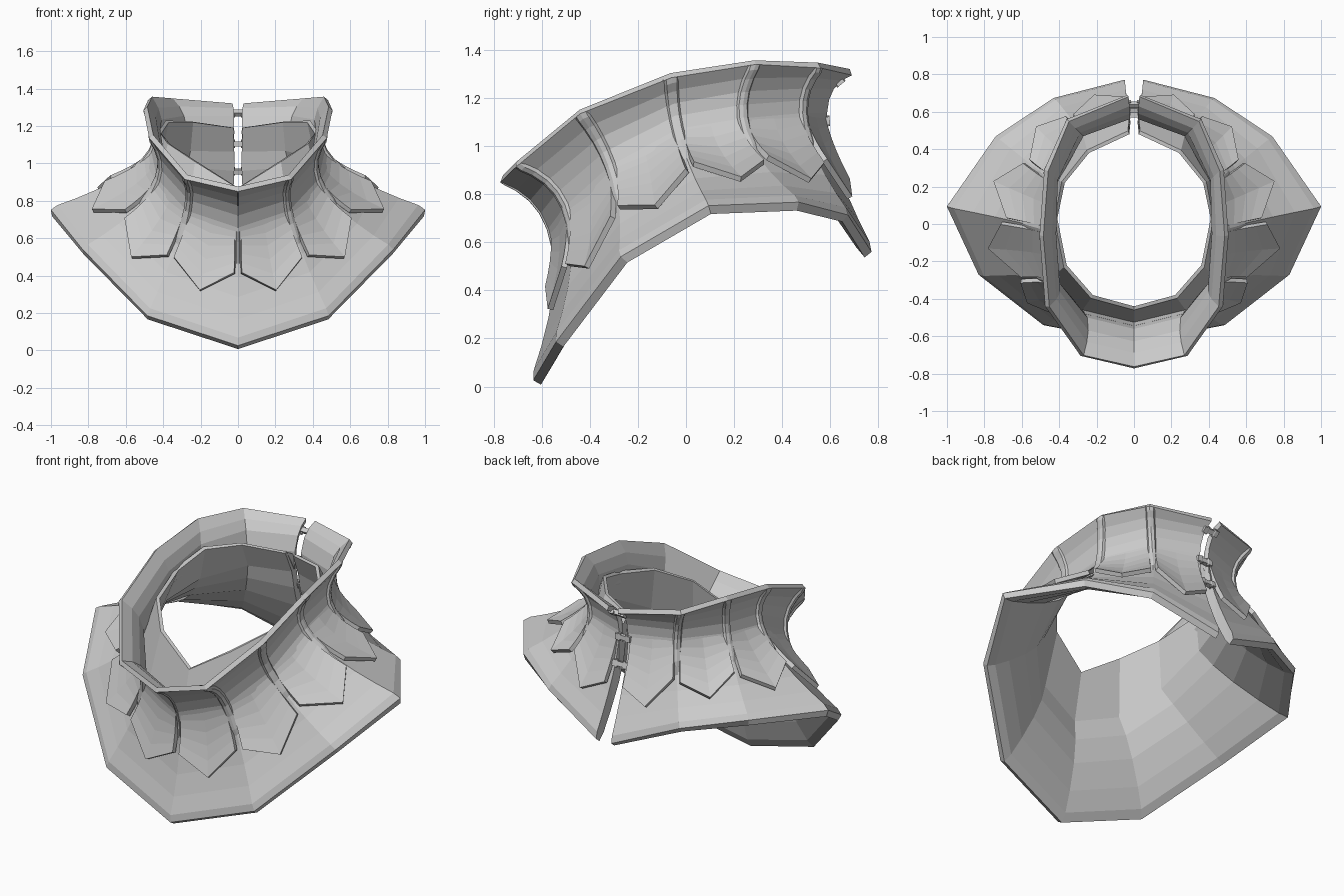
import bpy, bmesh, math
from mathutils import Vector as V, Matrix

if "Cube" in bpy.data.objects:
    bpy.data.objects.remove(bpy.data.objects["Cube"])

# Column guides around the right half: collar top, waist, skirt edge, liner rim
COLS = [
    ((0, -.772, .85), (0, -.555, .58), (0, -.645, .035), (0, -.44, .87)),
    ((.285, -.705, .915), (.29, -.485, .68), (.485, -.55, .195), (.22, -.38, 1.01)),
    ((.475, -.44, 1.135), (.46, -.30, .86), (.83, -.28, .55), (.36, -.22, 1.10)),
    ((.505, -.06, 1.285), (.505, -.02, 1.02), (1.0, .09, .765), (.41, .03, 1.16)),
    ((.48, .29, 1.34), (.46, .25, 1.06), (.74, .47, .78), (.37, .22, 1.22)),
    ((.36, .56, 1.325), (.29, .50, 1.08), (.43, .68, .725), (.24, .38, 1.22)),
    ((.035, .69, 1.295), (.03, .59, 1.07), (.05, .78, .57), (.025, .48, 1.19)),
]
LAST = len(COLS) - 1


def column(k, t):
    a, m, b = (V(p) for p in COLS[k][:3])
    c = 2 * m - (a + b) / 2
    return a * (1 - t) ** 2 + c * 2 * t * (1 - t) + b * t * t


def surf(u, t):
    if u < 0:
        p = surf(-u, t)
        return V((-p.x, p.y, p.z))
    k = min(int(u), LAST - 1)
    return column(k, t).lerp(column(k + 1, t), u - k)


def normal(u, t):
    e = .3
    du = surf(min(u + e, LAST), t) - surf(u - e, t)
    dt = surf(u, t + .02) - surf(u, t - .02)
    return dt.cross(du).normalized()


def off(u, t, d):
    return surf(u, t) + normal(u, t) * d


def finish(name, bm, thick=0):
    bmesh.ops.recalc_face_normals(bm, faces=bm.faces)
    me = bpy.data.meshes.new(name)
    bm.to_mesh(me)
    bm.free()
    ob = bpy.data.objects.new(name, me)
    bpy.context.collection.objects.link(ob)
    if thick:
        s = ob.modifiers.new("thickness", 'SOLIDIFY')
        s.thickness = thick
        s.offset = 0
    ob.modifiers.new("mirror", 'MIRROR')
    return ob


def grid(bm, rows, closed=False):
    vs = [[bm.verts.new(p) for p in r] for r in rows]
    n = len(rows[0])
    for a, b in zip(vs, vs[1:]):
        for j in range(n if closed else n - 1):
            i = (j + 1) % n
            bm.faces.new((a[j], a[i], b[i], b[j]))
    return vs


# Main body: closed section (outer skin, hem, inner liner, channel) swept around the neck
def section(k):
    pts = [column(k, i / 10) for i in range(10)]
    pts.append(off(k, .975, 0))
    tangent = (column(k, 1) - column(k, .95)).normalized()
    pts.append(off(k, 1, -.012) + tangent * .005)      # chamfered hem
    pts.append(off(k, 1, -.048) + tangent * .012)
    pts += [off(k, t, -.06) for t in (.97, .88, .75, .62, .5)]
    rim = V(COLS[k][3])
    pts.append(rim)
    pts.append(rim + normal(k, .5) * .02)
    pts += [off(k, t, -.03) for t in (.5, .35, .2, .1)]
    pts.append(off(k, 0, -.028))
    if k == LAST:                      # keep the rear slit open
        for p in pts:
            p.x = max(p.x, .02)
    return pts


bm = bmesh.new()
vs = grid(bm, [section(k) for k in range(LAST + 1)], closed=True)
end = bm.faces.new(vs[-1])
bmesh.ops.triangulate(bm, faces=[end])
finish("collar_body", bm)

# Low raised seams with sloped sides running down the collar
for k in range(LAST):
    w, h = (.03, .006) if k == 0 else (.10, .011)
    steps = ((0, h), (w * .6, h), (w, -.006))
    if k:
        steps = ((-w, -.006), (-w * .6, h), (0, h), (w * .6, h), (w, -.006))
    bm = bmesh.new()
    grid(bm, [[off(k + d, t, min(s, .002) if t in (0, .64) else s)
               for t in (0, .03, .1, .2, .3, .4, .5, .6, .64)] for d, s in steps])
    finish(f"collar_seam_{k}", bm)

# Pointed plates lifting away from the skirt, one per panel
for k in range(LAST):
    extra = 0 if k == 0 else .04
    bm = bmesh.new()
    rows = []
    for f, low in ((.05, .69), (.5, .835), (.95, .72)):
        low += extra
        # upper end is sunk flush in the body, lower end stands proud
        rows.append([off(k + f, .42 + (low - .42) * i / 5, -.013 + .039 * i / 5)
                     for i in range(6)])
    grid(bm, rows)
    finish(f"skirt_plate_{k}", bm, .024)

# Clasps bridging the rear slit
for i, t in enumerate((.12, .45, .64)):
    n = normal(LAST, t)
    n.x = 0
    n.normalize()
    c = off(LAST, t, -.004)
    c.x = 0
    rot = V((0, 1, 0)).rotation_difference(n).to_matrix().to_4x4()
    place = Matrix.Translation(c) @ rot
    bm = bmesh.new()
    # half bar and mounting pad on each side, with a pin through them
    for x, sx, sy, sz in ((.012, .026, .025, .026), (.036, .024, .03, .034)):
        bmesh.ops.create_cube(bm, size=1, matrix=place @ Matrix.Translation((x, 0, 0))
                              @ Matrix.Diagonal((sx, sy, sz, 1)))
    bmesh.ops.create_cone(bm, cap_ends=True, segments=8, radius1=.009, radius2=.009, depth=.045,
                          matrix=place @ Matrix.Translation((.024, .006, 0)))
    finish(f"rear_clasp_{i}", bm)
